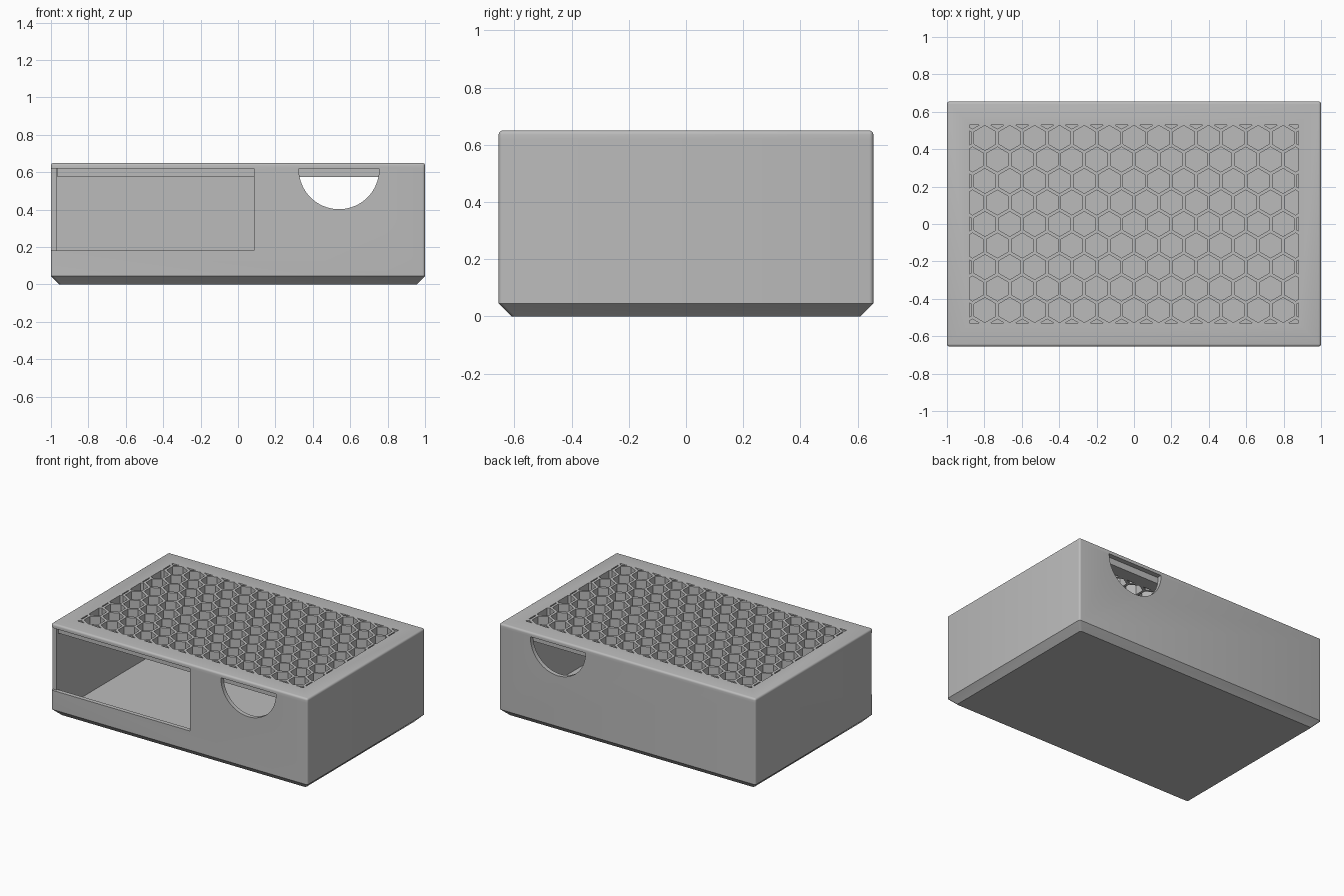
import bpy, bmesh, math
from mathutils import Vector

cube = bpy.data.objects.get("Cube")
if cube:
    bpy.data.objects.remove(cube, do_unlink=True)

W, D, H = 1.0, 0.655, 0.65     # half width, half depth, full height
SEAM, WALL, FLOOR = 0.62, 0.03, 0.02
CHAMFER, ROUND = 0.045, 0.014

grey = bpy.data.materials.new("plain_grey")
grey.use_nodes = True
grey.diffuse_color = (0.5, 0.5, 0.5, 1)
grey.node_tree.nodes["Principled BSDF"].inputs["Base Color"].default_value = (0.5, 0.5, 0.5, 1)


def to_object(bm, name, helper=False):
    bmesh.ops.recalc_face_normals(bm, faces=bm.faces)
    mesh = bpy.data.meshes.new(name)
    bm.to_mesh(mesh)
    bm.free()
    obj = bpy.data.objects.new(name, mesh)
    bpy.context.collection.objects.link(obj)
    mesh.materials.append(grey)
    obj.hide_render = helper
    return obj


def box(lo, hi):
    bm = bmesh.new()
    bmesh.ops.create_cube(bm, size=1)
    lo, hi = Vector(lo), Vector(hi)
    for v in bm.verts:
        v.co = (lo + hi) / 2 + v.co * (hi - lo)
    return bm


def round_edges(bm, rule):
    edges = [e for e in bm.edges if rule(e)]
    bmesh.ops.bevel(bm, geom=edges, offset=ROUND, segments=4, profile=0.5, affect='EDGES')


def upright(e):
    a, b = e.verts
    return (a.co.xy - b.co.xy).length < 1e-5


def boolean(obj, cutter, operation='DIFFERENCE'):
    mod = obj.modifiers.new(cutter.name, 'BOOLEAN')
    mod.object, mod.operation, mod.solver = cutter, operation, 'EXACT'
    bpy.context.view_layer.objects.active = obj
    bpy.ops.object.modifier_apply(modifier=mod.name)
    bpy.data.objects.remove(cutter, do_unlink=True)


def smooth(obj):
    bpy.ops.object.select_all(action='DESELECT')
    obj.select_set(True)
    bpy.context.view_layer.objects.active = obj
    bpy.ops.object.shade_smooth_by_angle(angle=math.radians(30))


# Case: rounded corners, chamfered foot, hollow inside
bm = box((-W, -D, CHAMFER), (W, D, SEAM))
round_edges(bm, upright)
base = min(bm.faces, key=lambda f: f.calc_center_median().z)
foot = bmesh.ops.extrude_face_region(bm, geom=[base])
bmesh.ops.delete(bm, geom=[base], context='FACES_ONLY')
for v in [g for g in foot["geom"] if isinstance(g, bmesh.types.BMVert)]:
    v.co = ((W - CHAMFER) / W * v.co.x, (D - CHAMFER) / D * v.co.y, 0)
case = to_object(bm, "case")

boolean(case, to_object(box((WALL - W, WALL - D, FLOOR), (W - WALL, D - WALL, 1)), "cavity", True))

# Front window, with a shallow step over the end of the side wall
boolean(case, to_object(box((-2, -2, 0.18), (0.085, -D + 0.018, 1)), "window_step", True))
boolean(case, to_object(box((WALL - W, -2, 0.18), (0.085, -0.5, 1)), "window", True))

# Half-round cable notch through front and back walls
bm = bmesh.new()
bmesh.ops.create_cone(bm, cap_ends=True, segments=64, radius1=0.215, radius2=0.215, depth=3)
bmesh.ops.rotate(bm, verts=bm.verts, matrix=Vector((0, 0, 1)).rotation_difference(Vector((0, 1, 0))).to_matrix())
bmesh.ops.translate(bm, verts=bm.verts, vec=(0.54, 0, 0.617))
boolean(case, to_object(bm, "cable_notch", True))
smooth(case)

# Lid: rounded plate with a plug that drops inside the case
bm = box((-W, -D, SEAM), (W, D, H))
round_edges(bm, lambda e: upright(e) or min(v.co.z for v in e.verts) > H - 1e-4)
lid = to_object(bm, "lid")
inset = WALL + 0.005
boolean(lid, to_object(box((inset - W, inset - D, 0.575), (W - inset, D - inset, SEAM + 0.01)), "plug", True), 'UNION')

# Honeycomb vents, trimmed to a rectangle
PITCH, RADIUS, TRIM_X, TRIM_Y = 0.1328, 0.0665, 0.88, 0.53
bm = bmesh.new()
for row in range(-5, 6):
    for col in range(-8, 9):
        cx = (col + 0.5 * (row % 2)) * PITCH
        cy = row * PITCH * math.sqrt(3) / 2
        ring = [math.radians(60 * k + 30) for k in range(6)]
        bm.faces.new([bm.verts.new((cx + RADIUS * math.cos(a), cy + RADIUS * math.sin(a), 0.5)) for a in ring])
for side in (-1, 1):
    for limit, axis in ((TRIM_X, Vector((side, 0, 0))), (TRIM_Y, Vector((0, side, 0)))):
        bmesh.ops.bisect_plane(bm, geom=bm.verts[:] + bm.edges[:] + bm.faces[:],
                               plane_co=axis * limit, plane_no=axis, clear_outer=True)
solid = bmesh.ops.extrude_face_region(bm, geom=bm.faces[:], use_keep_orig=True)
for v in [g for g in solid["geom"] if isinstance(g, bmesh.types.BMVert)]:
    v.co.z = 0.8
boolean(lid, to_object(bm, "vents", True))
smooth(lid)
